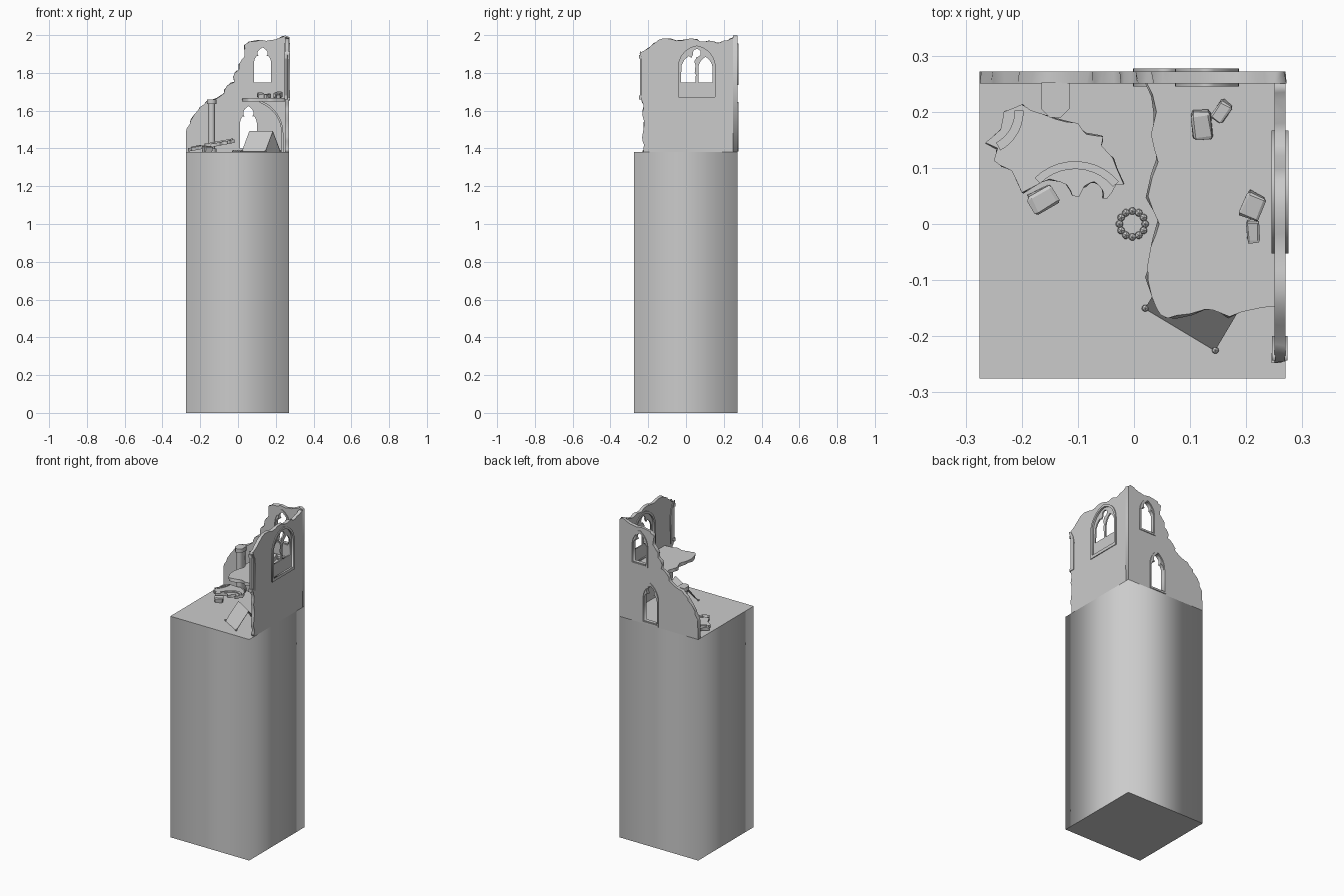
import bpy, bmesh, math, random
from mathutils import Matrix, Vector

if "Cube" in bpy.data.objects:
    bpy.data.objects.remove(bpy.data.objects["Cube"])
random.seed(4)

# Local (u, v, depth) axes for each drawing plane
PLANES = {'back': Matrix(((1, 0, 0), (0, 0, -1), (0, 1, 0))).to_4x4(),
          'side': Matrix(((0, 0, 1), (1, 0, 0), (0, 1, 0))).to_4x4(),
          'top': Matrix.Identity(4)}

def add_mesh(name, bm):
    me = bpy.data.meshes.new(name)
    bm.to_mesh(me)
    bm.free()
    ob = bpy.data.objects.new(name, me)
    bpy.context.collection.objects.link(ob)
    return ob

def plate(name, loops, plane, a, b, rough=0.0, warp=None):
    """Flat outline with holes, extruded from a to b along the plane's axis."""
    cu = bpy.data.curves.new(name, 'CURVE')
    cu.dimensions, cu.fill_mode, cu.extrude = '2D', 'BOTH', abs(b - a) / 2
    for loop in loops:
        sp = cu.splines.new('POLY')
        sp.points.add(len(loop) - 1)
        for p, (u, v) in zip(sp.points, loop):
            p.co = (u, v, 0, 1)
        sp.use_cyclic_u = True
    tmp = bpy.data.objects.new(name + "_outline", cu)
    me = bpy.data.meshes.new_from_object(tmp)
    bm = bmesh.new()
    bm.from_mesh(me)
    bpy.data.objects.remove(tmp)
    bpy.data.meshes.remove(me)
    bmesh.ops.remove_doubles(bm, verts=bm.verts, dist=1e-5)
    for v in bm.verts:
        on_edge = any(abs(v.co.x - p[0]) + abs(v.co.y - p[1]) < 1e-4 for p in loops[0])
        if rough and v.co.z < 0 and on_edge and v.co.y > 1.39 or (rough and plane == 'top' and v.co.z < 0):
            v.co.x += random.uniform(-rough, rough)
            v.co.y += random.uniform(-rough, rough)
    mid = (a + b) / 2
    off = {'back': (0, mid, 0), 'side': (mid, 0, 0), 'top': (0, 0, mid)}[plane]
    bm.transform(Matrix.Translation(off) @ PLANES[plane])
    if warp:
        for v in bm.verts:
            v.co.z += warp(v.co)
    bmesh.ops.recalc_face_normals(bm, faces=bm.faces)
    return add_mesh(name, bm)

def jag(pts, amp=0.006):
    """Broken masonry line: extra jittered points along a path."""
    out = []
    for (x0, y0), (x1, y1) in zip(pts, pts[1:]):
        out.append((x0, y0))
        t = random.uniform(.35, .65)
        out.append((x0 + (x1 - x0) * t + random.uniform(-amp, amp),
                    y0 + (y1 - y0) * t + random.uniform(-amp, amp)))
    return out + [pts[-1]]

def arch(c, w, z0, zs, zt, n=8):
    """Pointed arch outline."""
    h = zt - zs
    r = (w * w + h * h) / (2 * w)
    end = math.atan2(h, r - w)
    half = [(w - r + r * math.cos(end * i / n), zs + r * math.sin(end * i / n)) for i in range(n + 1)]
    right = [(w, z0)] + half
    return [(c + u, v) for u, v in right] + [(c - u, v) for u, v in reversed(right[:-1])]

def trefoil(c, w, z0, zt):
    """Cusped window opening."""
    half = [(1, 0), (1, .60), (.88, .69), (.68, .76), (.45, .75), (.58, .80), (.58, .87), (.4, .93)]
    h = zt - z0
    return ([(c + u * w, z0 + v * h) for u, v in half] + [(c, zt)] +
            [(c - u * w, z0 + v * h) for u, v in reversed(half)])

def arc(cx, cy, r, a0, a1, n=10):
    return [(cx + r * math.cos(math.radians(a0 + (a1 - a0) * i / n)),
             cy + r * math.sin(math.radians(a0 + (a1 - a0) * i / n))) for i in range(n + 1)]

def band(cx, cy, r1, r2, a0, a1):
    return arc(cx, cy, r2, a0, a1) + arc(cx, cy, r1, a1, a0)

def rock(name, loc, size, rot):
    bm = bmesh.new()
    bmesh.ops.create_cube(bm, size=1)
    bmesh.ops.bevel(bm, geom=bm.edges[:], offset=.12, segments=1, affect='EDGES')
    for v in bm.verts:
        v.co += Vector([random.uniform(-.05, .05) for _ in range(3)])
    bm.transform(Matrix.Translation(loc) @ Matrix.Rotation(rot, 4, 'Z') @ Matrix.Rotation(.15, 4, 'X')
                 @ Matrix.Diagonal((*size, 1)))
    return add_mesh(name, bm)

def ball(name, loc, r):
    bm = bmesh.new()
    bmesh.ops.create_icosphere(bm, subdivisions=1, radius=r, matrix=Matrix.Translation(loc))
    return add_mesh(name, bm)

G = 1.38   # ground level on top of the tall base
plate("tower_base", [[(-.275, -.275), (.27, -.275), (.27, .272), (-.275, .272)]], 'top', 0, G)

# Ruined back wall with two cusped windows
top = [(-.275, 1.49), (-.255, 1.53), (-.23, 1.58), (-.2, 1.62), (-.16, 1.655), (-.11, 1.665), (-.075, 1.69),
       (-.06, 1.73), (-.02, 1.75), (-.018, 1.80), (.005, 1.82), (.02, 1.87), (.035, 1.89), (.035, 1.95),
       (.06, 1.965), (.12, 1.975), (.18, 1.975), (.22, 1.985), (.25, 1.998)]
door, high = trefoil(.055, .045, 1.40, 1.625), trefoil(.13, .045, 1.75, 1.935)
plate("back_wall", [[(.27, G), (-.275, G)] + jag(top) + [(.272, 1.99)], door, high], 'back', .25, .272, .005)
for y0, y1 in ((.270, .277), (.245, .252)):
    plate("upper_window_frame", [arch(.13, .057, 1.735, 1.86, 1.955), arch(.13, .048, 1.745, 1.86, 1.94)],
          'back', y0, y1)
    plate("lower_window_frame", [arch(.055, .057, 1.385, 1.54, 1.645), arch(.055, .048, 1.395, 1.54, 1.63)],
          'back', y0, y1)
# Remaining half of the blind arch below the upper floor
blind = arch(.115, .125, G, 1.48, 1.655)[:10]
inner = arch(.115, .115, G, 1.48, 1.642)[:10]
plate("blind_arch_rib", [blind + inner[::-1]], 'back', .24, .252)

# Ruined right wall with a large window opening
edge = [(-.225, G), (-.222, 1.42), (-.232, 1.46), (-.222, 1.52), (-.232, 1.58), (-.225, 1.63), (-.235, 1.66)]
crest = [(-.235, 1.87), (-.245, 1.905), (-.2, 1.93), (-.17, 1.955), (-.12, 1.983), (-.05, 1.97), (0, 1.98),
         (.06, 1.975), (.1, 1.965), (.14, 1.97), (.18, 1.96), (.22, 1.972), (.251, 1.985)]
cw = .057
plate("right_wall", [jag(edge, .004) + jag(crest, .005) + [(.251, G)], arch(cw, .097, 1.67, 1.83, 1.943)],
      'side', .25, .27, .004)
for x0, x1 in ((.268, .275), (.245, .252)):
    plate("large_window_frame", [arch(cw, .110, 1.653, 1.83, 1.957), arch(cw, .097, 1.672, 1.83, 1.942)],
          'side', x0, x1)
# Tracery: whole right lancet, left lancet broken through into the round eye
left = [(-.027, 1.75), (.05, 1.75), (.052, 1.79), (.046, 1.80), (.05, 1.84), (.044, 1.86), (.052, 1.875)]
left += arc(cw, 1.905, .021, -95, 200, 12) + [(.028, 1.88), (.015, 1.889), (-.008, 1.87), (-.024, 1.84)]
plate("window_tracery", [arch(cw, .098, 1.668, 1.83, 1.944), left, arch(.103, .038, 1.75, 1.82, 1.885, 6)],
      'side', .255, .263)

# Surviving jamb of a second, lost window at the front end of the right wall
jamb = [(-.238, 1.655), (-.203, 1.655), (-.2, 1.83), (-.208, 1.87), (-.226, 1.905), (-.243, 1.915),
        (-.24, 1.90), (-.226, 1.87), (-.22, 1.83), (-.22, 1.67), (-.238, 1.67)]
for x0, x1 in ((.268, .274), (.246, .252)):
    plate("broken_jamb", [jamb], 'side', x0, x1)
plate("jamb_shaft", [arc(.254, -.237, .007, 0, 315, 7)], 'top', 1.67, 1.88)
for z in (1.66, 1.875):
    plate("jamb_shaft_block", [[(.245, -.248), (.263, -.248), (.263, -.23), (.245, -.23)]], 'top', z, z + .02)

# Broken upper floor
rim = [(.022, .252), (.04, .2), (.03, .16), (.043, .11), (.025, .05), (.045, 0), (.03, -.04), (.025, -.1),
       (.04, -.15), (.06, -.168), (.1, -.16), (.14, -.153), (.17, -.165), (.2, -.155), (.252, -.147)]
plate("upper_floor", [jag(rim, .004) + [(.252, .252)]], 'top', 1.648, 1.667, .006)

# Half-octagon wall pier with moulded cap and foot
def pier(w, y):
    c = -.14
    return [(c - w, .252), (c - w, y + w * .6), (c - w * .4, y), (c + w * .4, y), (c + w, y + w * .6), (c + w, .252)]
for part, w, y, z0, z1 in (("foot", .025, .19, G, 1.40), ("shaft", .018, .198, 1.40, 1.635),
                           ("cap", .025, .19, 1.635, 1.66)):
    plate("wall_pier_" + part, [pier(w, y)], 'top', z0, z1)

# Fallen piece of wall and window tracery, lying at a slant
slant = lambda co: (co.x + .265) * .19
shard = [(-.265, .145), (-.238, .168), (-.232, .2), (-.2, .213), (-.185, .203), (-.14, .187), (-.1, .18),
         (-.085, .16), (-.055, .156), (-.058, .14), (-.038, .118), (-.018, .07), (-.032, .07), (-.048, .045),
         (-.055, .045), (-.056, .06), (-.07, .075), (-.088, .068), (-.098, .048), (-.11, .05), (-.12, .07),
         (-.15, .08), (-.18, .066), (-.2, .056), (-.218, .095), (-.25, .113), (-.243, .135)]
plate("fallen_wall_piece", [jag(shard, .002)], 'top', 1.383, 1.401, .003, slant)
plate("fallen_arch_moulding", [band(-.105, .01, .088, .102, 40, 135)], 'top', 1.40, 1.408, 0, slant)
plate("fallen_side_moulding", [band(-.275, .2, .062, .078, -62, 2)], 'top', 1.40, 1.406, 0, slant)

# Loose stones on the ground and the upper floor
for loc, size, rot in (((-.162, .044, 1.395), (.05, .035, .035), .5), ((.121, .175, 1.68), (.036, .052, .026), .1),
                       ((.156, .2, 1.677), (.024, .038, .022), -.6), ((.211, .032, 1.682), (.036, .045, .03), -.4),
                       ((.212, -.013, 1.677), (.022, .038, .02), .05)):
    rock("loose_stone", loc, size, rot)

# Ridge tent under the floor, with weight stones at its corners
a, along, across = Vector((.02, -.15, G + .002)), Vector((.125, -.075, 0)), Vector((.08, .135, 0))
bm = bmesh.new()
rows = [[bm.verts.new(p + along * t) for p in (a, a + across / 2 + Vector((0, 0, .108)), a + across)] for t in (0, 1)]
for i in (0, 1):
    bm.faces.new((rows[0][i], rows[1][i], rows[1][i + 1], rows[0][i + 1]))
tent = add_mesh("tent_cloth", bm)
sol = tent.modifiers.new("thickness", 'SOLIDIFY')
sol.thickness, sol.offset = .003, 0
for s in (0, 1):
    for t in (0, 1):
        ball("tent_weight", a + along * t + across * s + Vector((0, 0, .004)), .007)

# Ring of camp-fire stones
for i in range(12):
    t = i * math.tau / 12
    ball("fire_ring_stone", (-.003 + .023 * math.cos(t), .023 * math.sin(t), G + .004), .0075)
